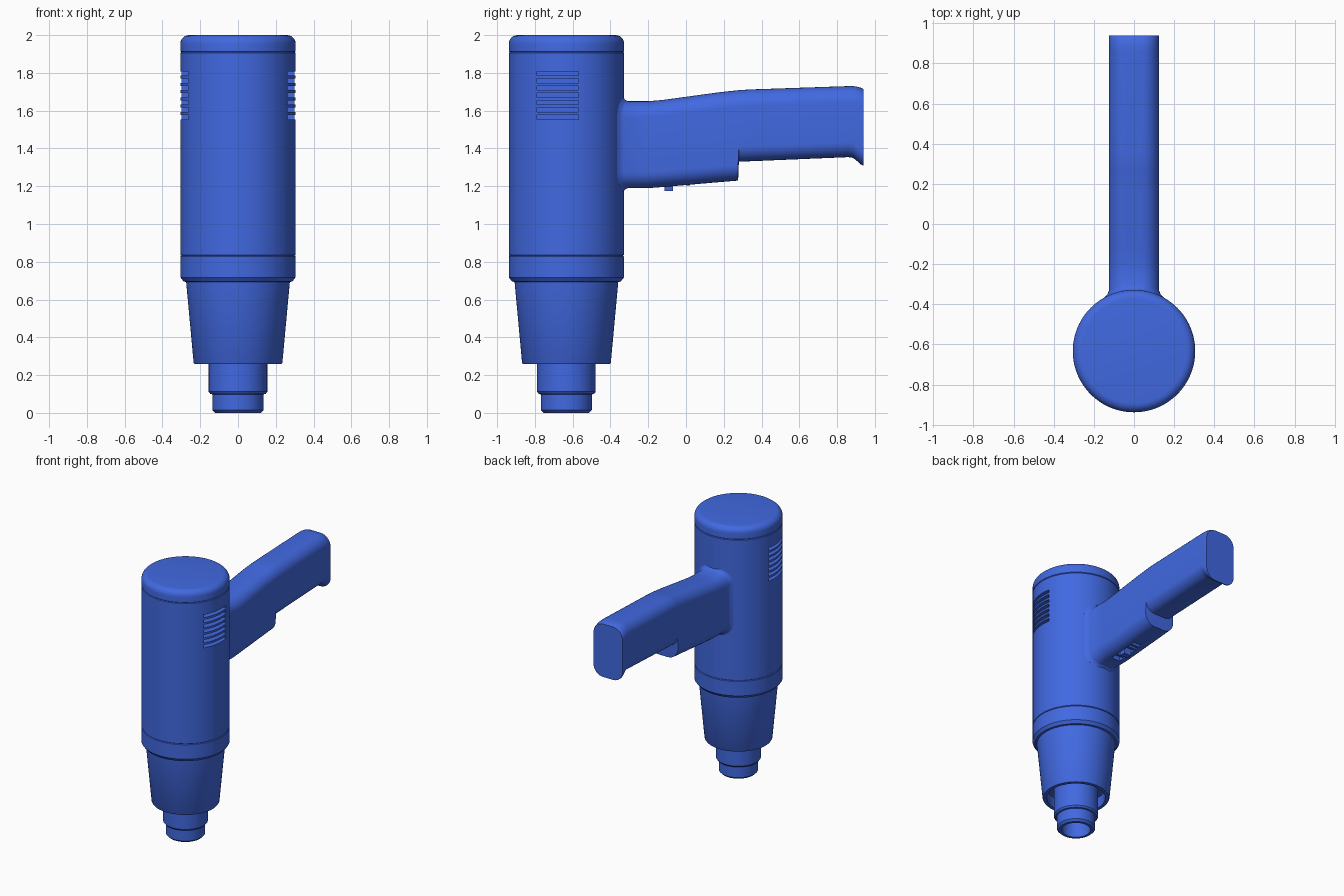
import bpy, bmesh, math

if "Cube" in bpy.data.objects:
    bpy.data.objects.remove(bpy.data.objects["Cube"])

AXIS_Y, R = -0.633, 0.305      # barrel axis and radius
blue = bpy.data.materials.new("blue_plastic")
blue.diffuse_color = (0.053, 0.141, 0.753, 1)
blue.use_nodes = True
blue.node_tree.nodes["Principled BSDF"].inputs["Base Color"].default_value = blue.diffuse_color


def finish(bm, name):
    bmesh.ops.remove_doubles(bm, verts=bm.verts, dist=1e-5)
    bmesh.ops.recalc_face_normals(bm, faces=bm.faces)
    mesh = bpy.data.meshes.new(name)
    bm.to_mesh(mesh)
    bm.free()
    obj = bpy.data.objects.new(name, mesh)
    bpy.context.collection.objects.link(obj)
    mesh.materials.append(blue)
    return obj


def activate(obj):
    bpy.ops.object.select_all(action='DESELECT')
    obj.select_set(True)
    bpy.context.view_layer.objects.active = obj


def smooth(obj):
    activate(obj)
    bpy.ops.object.shade_smooth_by_angle(angle=math.radians(30))


def lathe(name, profile, n=96):
    """Spin an (r, z) profile that starts and ends on the barrel axis."""
    bm = bmesh.new()
    rings = [[bm.verts.new((r * math.cos(2 * math.pi * i / n),
                            AXIS_Y + r * math.sin(2 * math.pi * i / n), z))
              for i in range(n)] for r, z in profile]
    for a, b in zip(rings, rings[1:]):
        for i in range(n):
            j = (i + 1) % n
            bm.faces.new((a[i], a[j], b[j], b[i]))
    return finish(bm, name)


def boxes(name, spans):
    """One mesh of boxes, each given as (x0, x1, y0, y1, z0, z1)."""
    bm = bmesh.new()
    for x0, x1, y0, y1, z0, z1 in spans:
        vs = bmesh.ops.create_cube(bm, size=1)['verts']
        for v in vs:
            v.co = ((x0 + x1) / 2 + v.co.x * (x1 - x0),
                    (y0 + y1) / 2 + v.co.y * (y1 - y0),
                    (z0 + z1) / 2 + v.co.z * (z1 - z0))
    return finish(bm, name)


def cut(obj, cutter):
    mod = obj.modifiers.new("cut", 'BOOLEAN')
    mod.operation, mod.solver, mod.object = 'DIFFERENCE', 'EXACT', cutter
    activate(obj)
    bpy.ops.object.modifier_apply(modifier=mod.name)
    bpy.data.objects.remove(cutter)


def arc(r, z, rad, a0, a1, n=6):
    return [(r + rad * math.cos(math.radians(a0 + (a1 - a0) * i / n)),
             z + rad * math.sin(math.radians(a0 + (a1 - a0) * i / n))) for i in range(n + 1)]


# Nozzle with open bore
smooth(lathe("nozzle", [(0, 0.30), (0.10, 0.30), (0.10, 0.0), (0.12, 0.0), (0.135, 0.015),
                        (0.135, 0.098), (0.146, 0.10), (0.155, 0.112), (0.155, 0.36), (0, 0.36)]))

# Tapered shroud with a recess around the nozzle
smooth(lathe("heat_shroud", [(0, 0.34), (0.205, 0.34), (0.205, 0.258), (0.23, 0.258),
                             (0.235, 0.266), (0.276, 0.71), (0, 0.71)]))

# Collar, housing and rounded cap, parted by fine grooves
smooth(lathe("collar", [(0, 0.694), (0.28, 0.694), (0.288, 0.696), (R, 0.718), (R, 0.828),
                        (0.30, 0.832), (0, 0.832)]))
housing = lathe("housing", [(0, 0.832), (0.30, 0.832), (R, 0.836), (R, 1.906),
                            (0.30, 1.91), (0, 1.91)])
smooth(lathe("end_cap", [(0, 1.91), (0.30, 1.91), (R, 1.914)]
             + arc(R - 0.045, 1.955, 0.045, 0, 90) + [(0, 2.0)]))

# Seven cooling slots on each side
slots = []
for i in range(7):
    z = 1.797 - 0.0385 * i
    for x0, x1 in ((0.235, 0.35), (-0.35, -0.235)):
        slots.append((x0, x1, -0.79, -0.57, z - 0.0115, z + 0.0115))
cut(housing, boxes("vent_cutter", slots))
smooth(housing)


# Handle lofted through rounded rectangles
def section(hw, top, bot, rt, rb, n=8):
    pts = []
    for cx, cz, r, a in ((hw - rt, top - rt, rt, 0), (-hw + rt, top - rt, rt, 90),
                         (-hw + rb, bot + rb, rb, 180), (hw - rb, bot + rb, rb, 270)):
        pts += arc(cx, cz, r, a, a + 90, n)
    return pts


# (y, half width, top, bottom, top radius, bottom radius, hugs barrel)
stations = [
    (-0.365, 0.150, 1.675, 1.165, 0.10, 0.10, 1),
    (-0.328, 0.146, 1.670, 1.170, 0.10, 0.10, 1),
    (-0.320, 0.133, 1.658, 1.182, 0.09, 0.09, 1),
    (-0.305, 0.125, 1.650, 1.190, 0.085, 0.085, 1),
    (-0.20, 0.125, 1.650, 1.190, 0.085, 0.085, 0),
    (-0.12, 0.125, 1.657, 1.196, 0.085, 0.085, 0),
    (0.18, 0.125, 1.698, 1.222, 0.085, 0.085, 0),
    (0.276, 0.125, 1.708, 1.230, 0.085, 0.085, 0),
    (0.280, 0.125, 1.709, 1.330, 0.085, 0.08, 0),
    (0.36, 0.125, 1.713, 1.333, 0.085, 0.08, 0),
    (0.86, 0.125, 1.730, 1.354, 0.085, 0.08, 0),
    (0.885, 0.125, 1.730, 1.350, 0.085, 0.08, 0),
    (0.905, 0.125, 1.727, 1.334, 0.085, 0.08, 0),
    (0.930, 0.125, 1.720, 1.312, 0.085, 0.08, 0),
    (0.940, 0.123, 1.714, 1.310, 0.083, 0.08, 0),
]
bm = bmesh.new()
loops = []
for y, hw, top, bot, rt, rb, hug in stations:
    loops.append([bm.verts.new((x, y + hug * (math.sqrt(R * R - x * x) - R), z))
                  for x, z in section(hw, top, bot, rt, rb)])
for a, b in zip(loops, loops[1:]):
    for i in range(len(a)):
        j = (i + 1) % len(a)
        bm.faces.new((a[i], a[j], b[j], b[i]))
bm.faces.new(loops[0])
bm.faces.new(loops[-1])
handle = finish(bm, "handle")

# Switch recess under the handle, with ribs and a slider
cut(handle, boxes("switch_cutter", [(-0.035, 0.035, -0.20, 0.04, 1.10, 1.225)]))
smooth(handle)
boxes("switch_ribs", [(-0.036, 0.036, y, y + 0.02, 1.204, 1.235) for y in (-0.17, -0.04, 0.0)])
boxes("switch_slider", [(-0.03, 0.03, -0.115, -0.07, 1.174, 1.235)])
